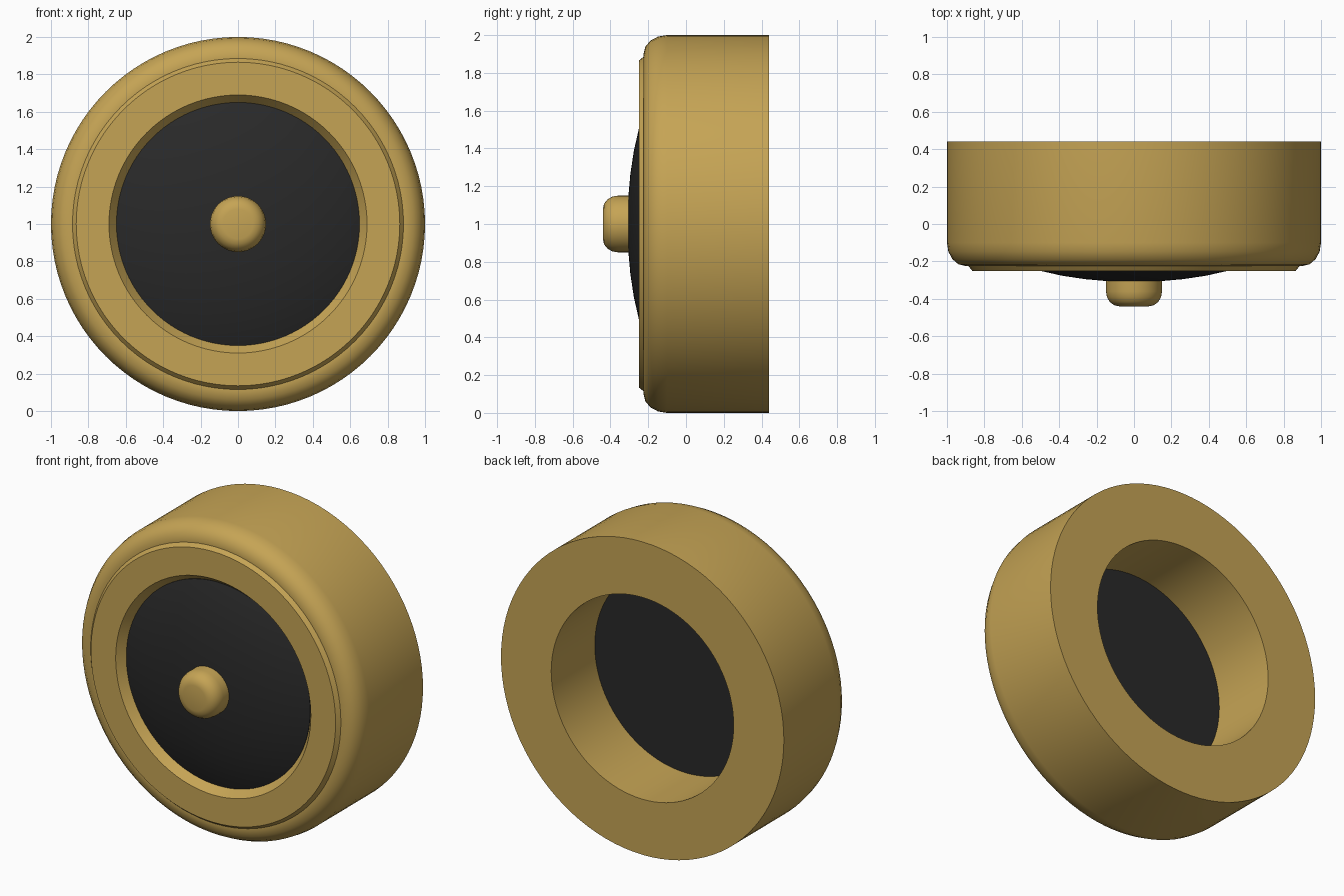
import bpy, bmesh, math
from mathutils import Matrix, Vector

cube = bpy.data.objects.get("Cube")
if cube:
    bpy.data.objects.remove(cube, do_unlink=True)


def material(name, rgb):
    m = bpy.data.materials.new(name)
    m.use_nodes = True
    m.diffuse_color = (*rgb, 1)
    m.node_tree.nodes["Principled BSDF"].inputs["Base Color"].default_value = (*rgb, 1)
    return m


brass = material("brass", (0.56, 0.37, 0.09))
black = material("black", (0.022, 0.022, 0.022))


def lathe(name, profile, mat, closed=False, steps=96):
    """Spin (radius, y) points about the y axis through z = 1."""
    bm = bmesh.new()
    verts = [bm.verts.new((r, y, 1)) for r, y in profile]
    loop = verts + verts[:1] if closed else verts
    edges = [bm.edges.new(pair) for pair in zip(loop, loop[1:])]
    bmesh.ops.spin(bm, geom=verts + edges, cent=(0, 0, 1), axis=(0, 1, 0),
                   angle=math.tau, steps=steps, use_duplicate=False)
    bmesh.ops.remove_doubles(bm, verts=bm.verts, dist=0.0001)
    bmesh.ops.recalc_face_normals(bm, faces=bm.faces)
    mesh = bpy.data.meshes.new(name)
    bm.to_mesh(mesh)
    bm.free()
    mesh.materials.append(mat)
    ob = bpy.data.objects.new(name, mesh)
    bpy.context.collection.objects.link(ob)
    bpy.ops.object.select_all(action="DESELECT")
    ob.select_set(True)
    bpy.context.view_layer.objects.active = ob
    bpy.ops.object.shade_smooth_by_angle(angle=math.radians(30))
    return ob


def arc(r, y, dr, dy, steps):
    """Quarter ellipse from (r + dr, y) to (r, y - dy)."""
    angles = [math.pi / 2 * i / steps for i in range(steps + 1)]
    return [(r + dr * math.cos(a), y - dy * math.sin(a)) for a in angles]


# Ring: rounded front shoulder, raised lip, flared opening, straight bore
ring = [(1, 0.44)] + arc(0.9, -0.1, 0.1, 0.125, 4)
ring += [(0.885, -0.225), (0.865, -0.25), (0.69, -0.25), (0.645, -0.19), (0.645, 0.44)]
lathe("ring", ring, brass, closed=True)

# Domed disc set inside the bore, flat at the back
dome = [(r, y) for r, y in arc(0, 0, 0.85, 0.31, 10) if r < 0.66]
lathe("domed_disc", [(0, 0), (0.65, 0), (0.65, -0.2)] + dome, black)

# Rounded centre knob
lathe("knob", [(0, -0.25), (0.15, -0.25)] + arc(0.08, -0.36, 0.07, 0.08, 4) + [(0, -0.44)],
      brass, steps=48)
